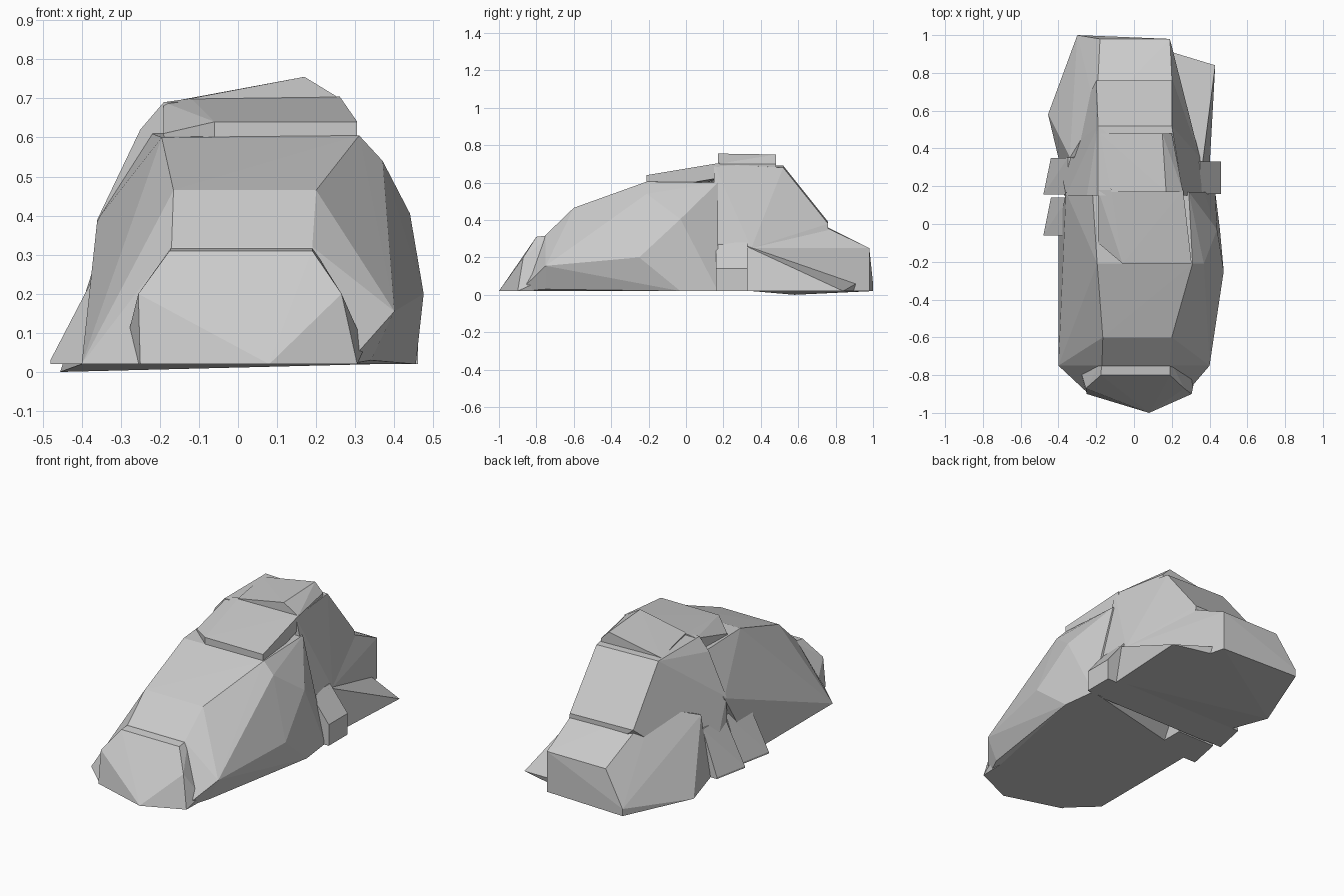
import bpy, bmesh

if "Cube" in bpy.data.objects:
    bpy.data.objects.remove(bpy.data.objects["Cube"])


def hull(name, stations, drop=0):
    """Faceted convex block from (y, [(x, z), ...]) sections, thickened down by drop."""
    bm = bmesh.new()
    for y, pts in stations:
        for x, z in pts:
            bm.verts.new((x, y, z))
            if drop:
                bm.verts.new((x, y, z - drop))
    res = bmesh.ops.convex_hull(bm, input=bm.verts)
    loose = {g for g in res["geom_interior"] + res["geom_unused"]
             if isinstance(g, bmesh.types.BMVert)}
    bmesh.ops.delete(bm, geom=list(loose), context='VERTS')
    bmesh.ops.recalc_face_normals(bm, faces=bm.faces)
    me = bpy.data.meshes.new(name)
    bm.to_mesh(me)
    bm.free()
    ob = bpy.data.objects.new(name, me)
    bpy.context.collection.objects.link(ob)
    return ob


G = 0.02  # ground level of the base

# Sloping front half of the boulder
boulder = hull("boulder", [
    (-0.89, [(-0.25, G), (0.28, G)]),
    (-0.75, [(-0.4, G), (-0.17, 0.32), (0.19, 0.32), (0.4, 0.155), (0.34, 0.03)]),
    (-0.6, [(-0.165, 0.465), (0.2, 0.465)]),
    (-0.25, [(0.475, 0.2)]),
    (-0.21, [(-0.195, 0.6), (0.31, 0.605), (0.37, 0.54)]),
    (-0.03, [(-0.4, G), (0.44, 0.405), (0.455, G)]),
    (0.17, [(-0.36, 0.39), (-0.22, 0.61), (0.29, 0.6), (0.37, 0.28), (0.43, G)]),
])

parts = [
    # Blunt tip at the front
    hull("front_tip", [
        (-1, [(0.08, G)]),
        (-0.9, [(-0.25, G), (0.305, G)]),
        (-0.87, [(-0.255, 0.2), (0.265, 0.2)]),
        (-0.8, [(-0.175, 0.31), (0.19, 0.31), (0.325, 0.065)]),
        (-0.72, [(-0.17, 0.32), (0.19, 0.32), (-0.3, G), (0.31, G)]),
    ]),
    # Raised slab over the middle
    hull("middle_slab", [
        (-0.21, [(-0.06, 0.64), (0.305, 0.64)]),
        (-0.1, [(-0.19, 0.61)]),
        (0.18, [(-0.19, 0.69), (-0.12, 0.7), (0.26, 0.705)]),
    ], 0.08),
    # Peak slab
    hull("peak_slab", [
        (0.17, [(-0.12, 0.7), (0.17, 0.755), (0.26, 0.7)]),
        (0.48, [(-0.18, 0.69), (0.15, 0.75), (0.2, 0.7)]),
    ], 0.1),
    # Upper rear with the steep drop
    hull("rear_upper", [
        (0.15, [(-0.36, 0.39), (-0.25, 0.62), (-0.19, 0.69), (0.26, 0.7), (0.36, 0.28),
                (0.36, G), (-0.37, G)]),
        (0.35, [(-0.4, G), (0.35, 0.25)]),
        (0.52, [(-0.19, 0.69), (0.2, 0.68)]),
        (0.6, [(0.23, 0.45)]),
        (0.76, [(-0.2, 0.39), (0.2, 0.38), (0.25, G)]),
    ]),
    # Lower rear shelf ending at the back face
    hull("rear_lower", [
        (0.35, [(-0.4, G), (-0.34, 0.36), (0.35, 0.25), (0.35, G)]),
        (0.58, [(-0.455, 0), (-0.2, 0.45), (0.21, 0.44)]),
        (0.98, [(-0.18, 0.25), (0.19, 0.25), (0.19, G)]),
        (1, [(-0.3, G), (-0.3, 0.06)]),
    ]),
    # Low spur at the rear right
    hull("rear_spur", [
        (0.3, [(0.36, 0.27), (0.4, G), (0.2, G)]),
        (0.6, [(0.38, G)]),
        (0.84, [(0.43, G)]),
        (0.91, [(0.2, 0.06), (0.15, G)]),
    ]),
]

# Small buttresses at the foot: side, y start, y end, foot x at each end, outer height
for s, y0, y1, f0, f1, low in [(1, 0.16, 0.33, 0.46, 0.46, 0.14),
                               (-1, -0.06, 0.14, 0.48, 0.44, 0.03),
                               (-1, 0.155, 0.35, 0.48, 0.44, 0.03)]:
    parts.append(hull("buttress", [
        (y, [(s * f, G), (s * f, low), (s * 0.35, 0.28), (s * 0.2, 0.28), (s * 0.2, G)])
        for y, f in ((y0, f0), (y1, f1))]))

# Fuse all the blocks into one solid rock
for p in parts:
    m = boulder.modifiers.new("fuse_" + p.name, 'BOOLEAN')
    m.operation = 'UNION'
    m.solver = 'EXACT'
    m.object = p
bpy.context.view_layer.update()
fused = bpy.data.meshes.new_from_object(
    boulder.evaluated_get(bpy.context.evaluated_depsgraph_get()))
boulder.modifiers.clear()
boulder.data = fused
for p in parts:
    bpy.data.objects.remove(p)
